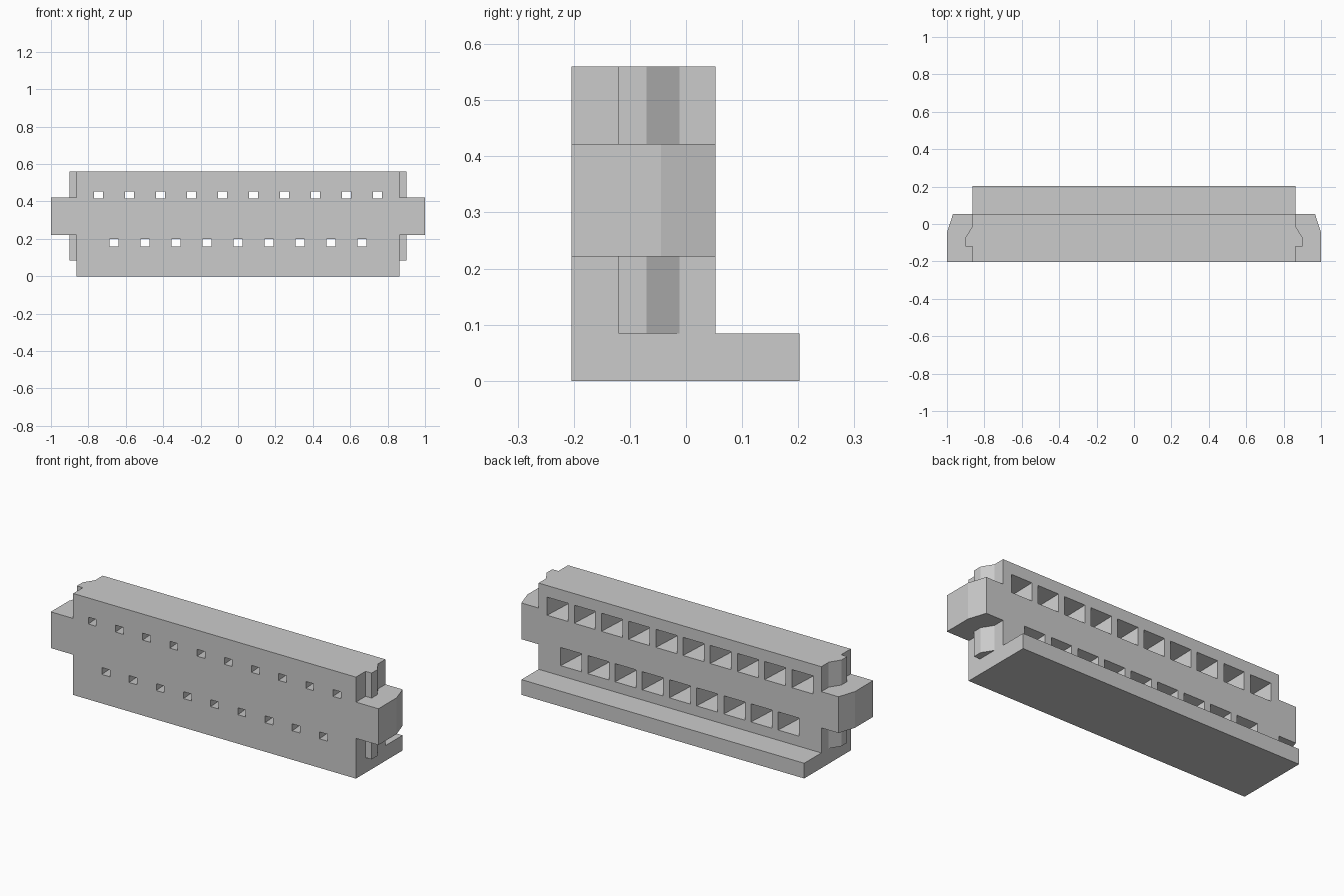
import bpy
import bmesh

default = bpy.data.objects.get("Cube")
if default:
    bpy.data.objects.remove(default, do_unlink=True)

grey = bpy.data.materials.new("light_grey_plastic")
grey.use_nodes = True
grey.diffuse_color = (0.6, 0.6, 0.6, 1)
grey.node_tree.nodes["Principled BSDF"].inputs["Base Color"].default_value = (0.6, 0.6, 0.6, 1)

END_X, FRONT, BACK, FOOT_BACK = 0.863, -0.204, 0.053, 0.202
TOP, FOOT_TOP, TAB_LOW, TAB_HIGH = 0.56, 0.084, 0.222, 0.422


def finish(bm, name):
    bmesh.ops.recalc_face_normals(bm, faces=bm.faces)
    mesh = bpy.data.meshes.new(name)
    bm.to_mesh(mesh)
    bm.free()
    mesh.materials.append(grey)
    obj = bpy.data.objects.new(name, mesh)
    bpy.context.collection.objects.link(obj)
    return obj


def prism(name, profile, offset):
    """Extrude a closed 3D profile along an offset."""
    bm = bmesh.new()
    face = bm.faces.new([bm.verts.new(p) for p in profile])
    moved = bmesh.ops.extrude_face_region(bm, geom=[face])
    verts = [v for v in moved["geom"] if isinstance(v, bmesh.types.BMVert)]
    bmesh.ops.translate(bm, verts=verts, vec=offset)
    return finish(bm, name)


# Housing with its rear foot: an L-shaped section along x
section = [(FRONT, 0), (FOOT_BACK, 0), (FOOT_BACK, FOOT_TOP),
           (BACK, FOOT_TOP), (BACK, TOP), (FRONT, TOP)]
housing = prism("housing", [(-END_X, y, z) for y, z in section], (2 * END_X, 0, 0))

# Contact cavities: wide at the back, tapering to small front windows
PITCH = 0.166
small = (0.024, -0.019, 0.019)
large = (0.064, -0.039, 0.061)
bm = bmesh.new()
for count, z in ((10, 0.435), (9, 0.179)):
    for i in range(count):
        x = (i - (count - 1) / 2) * PITCH
        rings = []
        for t in (-0.05, 1.05):
            y = FRONT + t * (BACK - FRONT)
            w, low, high = (a + t * (b - a) for a, b in zip(small, large))
            rings.append([bm.verts.new((x + sx * w, y, z + dz))
                          for sx, dz in ((-1, low), (1, low), (1, high), (-1, high))])
        a, b = rings
        bm.faces.new(a)
        bm.faces.new(b)
        for k in range(4):
            n = (k + 1) % 4
            bm.faces.new((a[k], a[n], b[n], b[k]))
cutter = finish(bm, "cavity_cutter")
cutter.hide_render = True

cut = housing.modifiers.new("cavities", "BOOLEAN")
cut.operation = "DIFFERENCE"
cut.solver = "EXACT"
cut.object = cutter
bpy.context.view_layer.objects.active = housing
bpy.ops.object.modifier_apply(modifier=cut.name)
bpy.data.objects.remove(cutter, do_unlink=True)

# End tabs and guide ribs, the same on both ends
tab = [(END_X, FRONT), (1.0, FRONT), (1.0, -0.045), (0.968, BACK), (END_X, BACK)]
rib = [(END_X, -0.12), (0.9, -0.12), (0.9, -0.07), (END_X, -0.012)]
parts = (("end_tab", tab, TAB_LOW, TAB_HIGH),
         ("upper_rib", rib, TAB_HIGH, TOP),
         ("lower_rib", rib, FOOT_TOP, TAB_LOW))
for side, s in (("left", 1), ("right", -1)):
    for name, outline, low, high in parts:
        prism(f"{side}_{name}", [(s * x, y, low) for x, y in outline], (0, 0, high - low))
